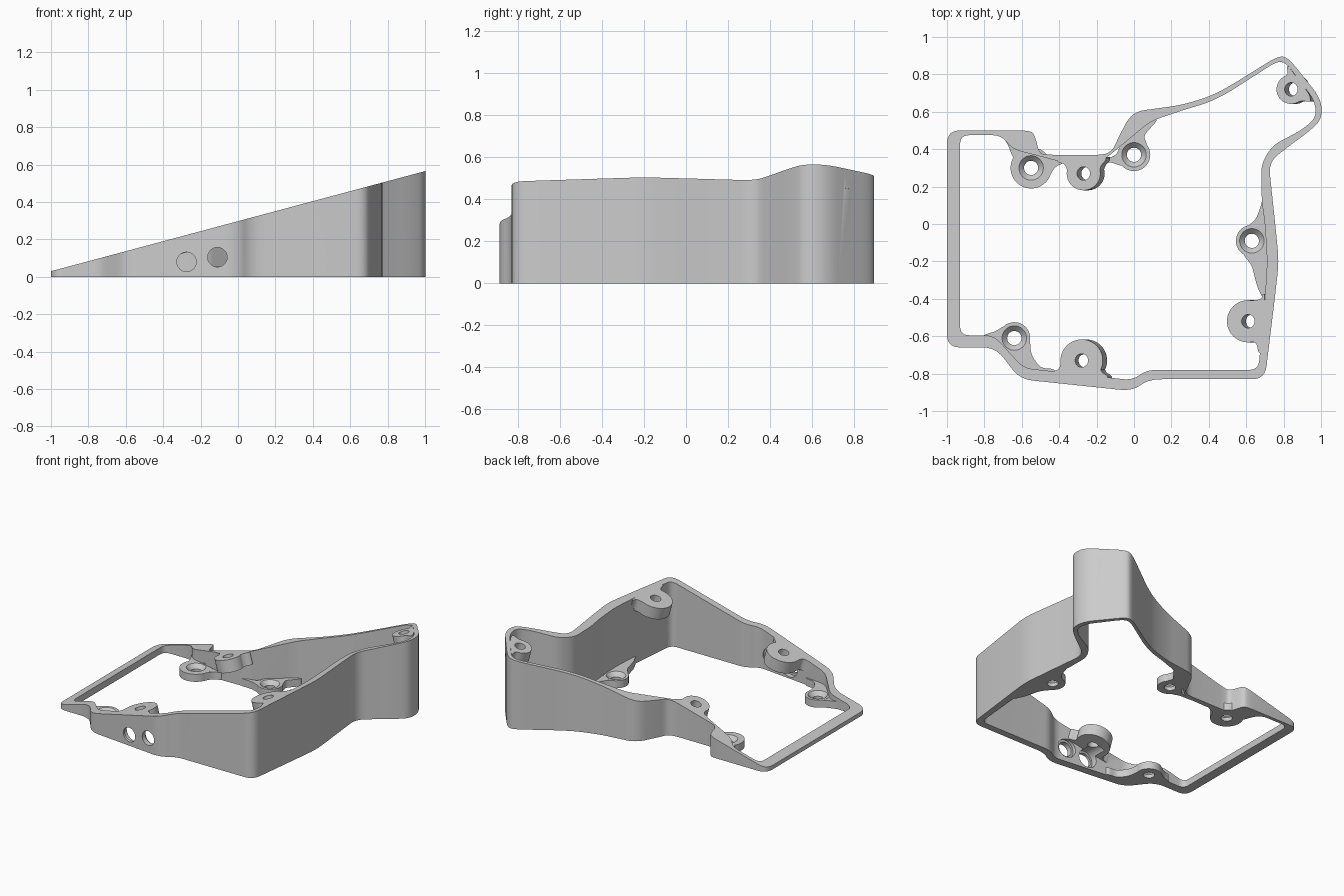
import bpy, bmesh, math
from mathutils import Vector, Matrix

if "Cube" in bpy.data.objects:
    bpy.data.objects.remove(bpy.data.objects["Cube"])

SLOPE, MID = 0.2675, 0.2975                       # sloped top: z = MID + SLOPE * x
NORMAL = Vector((-SLOPE, 0, 1)).normalized()

grey = bpy.data.materials.new("light grey")
grey.diffuse_color = (0.6, 0.6, 0.6, 1)
grey.use_nodes = True
grey.node_tree.nodes["Principled BSDF"].inputs["Base Color"].default_value = grey.diffuse_color


def rounded(points, cut=0.07, steps=6):
    """Round every corner of a closed outline, cutting at most `cut` from each edge."""
    pts, out = [Vector(p) for p in points], []
    for i, p in enumerate(pts):
        a, b = pts[i - 1] - p, pts[(i + 1) % len(pts)] - p
        s = p + a.normalized() * min(cut, a.length * 0.46)
        e = p + b.normalized() * min(cut, b.length * 0.46)
        for k in range(steps + 1):
            t = k / steps
            out.append(s * (1 - t) ** 2 + p * 2 * t * (1 - t) + e * t * t)
    return out


def make_object(name, bm):
    bmesh.ops.recalc_face_normals(bm, faces=bm.faces)
    mesh = bpy.data.meshes.new(name)
    bm.to_mesh(mesh)
    bm.free()
    mesh.materials.append(grey)
    obj = bpy.data.objects.new(name, mesh)
    bpy.context.collection.objects.link(obj)
    return obj


def prism(name, loop, direction):
    """Closed solid between a 3D loop and its copy moved along a direction."""
    bm = bmesh.new()
    a = [bm.verts.new(p) for p in loop]
    b = [bm.verts.new(p + direction) for p in loop]
    n = len(a)
    bm.faces.new(a[::-1])
    bm.faces.new(b)
    for i in range(n):
        j = (i + 1) % n
        bm.faces.new((a[i], a[j], b[j], b[i]))
    return make_object(name, bm)


def upright(name, outline, z0, z1):
    return prism(name, [Vector((p[0], p[1], z0)) for p in outline], Vector((0, 0, z1 - z0)))


def rod(name, start, end, r1, r2=None):
    bm = bmesh.new()
    start, end = Vector(start), Vector(end)
    d = end - start
    mat = Matrix.Translation((start + end) / 2) @ d.to_track_quat('Z', 'Y').to_matrix().to_4x4()
    bmesh.ops.create_cone(bm, cap_ends=True, segments=32, radius1=r1,
                          radius2=r1 if r2 is None else r2, depth=d.length, matrix=mat)
    return make_object(name, bm)


def boolean(target, tool, operation):
    bpy.context.view_layer.objects.active = target
    before = len(target.data.vertices), len(target.data.polygons)
    for solver in ('MANIFOLD', 'EXACT'):
        mod = target.modifiers.new("cut", 'BOOLEAN')
        mod.operation, mod.solver, mod.object = operation, solver, tool
        bpy.ops.object.modifier_apply(modifier=mod.name)
        after = len(target.data.vertices), len(target.data.polygons)
        if after != before and after[0] > 0:
            break
    bpy.data.objects.remove(tool)


def disc(x, y, r, x_max=9):
    return [(min(x + r * math.cos(a * math.tau / 40), x_max), y + r * math.sin(a * math.tau / 40))
            for a in range(40)]


# Wall ring: outer outline minus inner outline
outer = [(-1, -.66), (-.74, -.66), (-.61, -.83), (-.01, -.893), (.08, -.83), (.70, -.83),
         (.75, -.42), (.775, -.2), (.755, 0), (.72, .33), (.82, .41), (.93, .49), (1.005, .56),
         (1.0, .67), (.82, .895), (.765, .895), (.5, .73), (.4, .68), (.25, .635), (-.01, .60),
         (-.08, .47), (-.125, .37), (-.485, .37), (-.51, .39), (-.53, .475), (-.555, .50),
         (-1, .50)]
inner = [(-.93, -.595), (-.75, -.595), (-.59, -.77), (-.01, -.835), (.07, -.78), (.665, -.78),
         (.70, -.40), (.712, -.2), (.70, 0), (.683, .12), (.68, .32), (.74, .42), (.9, .505),
         (.975, .57), (.965, .66), (.815, .86), (.765, .87), (.5, .70), (.4, .65),
         (.25, .605), (.09, .55), (-.17, .335), (-.38, .33), (-.65, .40), (-.71, .475),
         (-.93, .475)]
body = upright("sloped_frame", rounded(outer), -.05, .8)
boolean(body, upright("inside", rounded(inner, .05), -.1, .9), 'DIFFERENCE')

# Low screw tabs: centre, radius and the web that blends each into the wall
LOW = 0.055
low_tabs = [
    (-.64, -.61, .085, [(-.83, -.62), (-.80, -.59), (-.74, -.575), (-.69, -.54), (-.64, -.57),
                        (-.558, -.60), (-.55, -.70), (-.50, -.77), (-.42, -.775), (-.42, -.82),
                        (-.6, -.80), (-.75, -.63)]),
    (-.55, .30, .11, [(-.73, .485), (-.68, .44), (-.65, .36), (-.6, .28), (-.46, .24),
                      (-.42, .31), (-.36, .33), (-.36, .35), (-.53, .36), (-.56, .48)]),
    (0, .37, .087, [(-.21, .35), (-.21, .33), (-.12, .33), (-.07, .31), (.06, .31),
                    (.07, .43), (.05, .47), (.13, .56), (.10, .58), (.01, .57), (-.05, .46),
                    (-.10, .36)]),
    (.63, -.09, .085, [(.70, .20), (.68, .10), (.65, .02), (.58, -.03), (.58, -.16),
                       (.63, -.22), (.66, -.34), (.70, -.42), (.725, -.40), (.73, -.1)]),
]
for x, y, r, web in low_tabs:
    boolean(body, upright("low_web", rounded(web, .03), -.06, LOW - .001), 'UNION')
    boolean(body, upright("low_tab", disc(x, y, r), -.07, LOW), 'UNION')

# High screw tabs: tilted with the sloped top
high_tabs = [
    (-.28, -.73, .113, [(-.46, -.82), (-.46, -.785), (-.40, -.785), (-.385, -.70), (-.18, -.70),
                        (-.18, -.79), (-.14, -.81), (-.14, -.845)]),
    (-.27, .27, .09, [(-.41, .35), (-.41, .33), (-.365, .32), (-.35, .25), (-.19, .25),
                      (-.18, .31), (-.15, .34), (-.15, .36)]),
    (.61, -.52, .113, [(.60, -.63), (.655, -.63), (.665, -.69), (.685, -.69), (.70, -.38),
                       (.69, -.37), (.68, -.405), (.61, -.41)]),
    (.84, .72, .078, [(.765, .72), (.785, .78), (.825, .80), (.815, .84), (.825, .845),
                      (.94, .69), (.945, .65), (.90, .66), (.85, .645)]),
]


def on_slope(x, y):
    return Vector((x, y, MID + SLOPE * x))


for x, y, r, web in high_tabs:
    for outline, extra, thick in ((rounded(web, .03), .06, .089), (disc(x, y, r, .695 if x < .8 else 9), .05, .09)):
        loop = [on_slope(*p) + NORMAL * extra for p in outline]
        boolean(body, prism("high_tab", loop, -NORMAL * (thick + extra)), 'UNION')

# Trim to the flat base and sloped top
wedge = [Vector((x, -1.2, z)) for x, z in
         [(-1.05, 0), (1.1, 0), (1.1, MID + SLOPE * 1.1), (-1.05, MID - SLOPE * 1.05)]]
boolean(body, prism("wedge", wedge, Vector((0, 2.4, 0))), 'INTERSECT')

# Screw holes: countersunk in the low tabs, tilted in the high ones
for x, y, r, web in low_tabs:
    boolean(body, rod("hole", (x, y, -.1), (x, y, .1), .038), 'DIFFERENCE')
    boolean(body, rod("countersink", (x, y, LOW - .03), (x, y, LOW + .01), .037, .075),
            'DIFFERENCE')
for x, y, r, web in high_tabs:
    c = on_slope(x, y)
    boolean(body, rod("hole", c + NORMAL * .05, c - NORMAL * .14, .036), 'DIFFERENCE')

# Two cable holes through the front wall, recessed on the inside
for x, z in ((-.275, .08), (-.11, .105)):
    boolean(body, rod("cable_hole", (x, -1, z), (x, -.7, z), .052), 'DIFFERENCE')
    boolean(body, rod("cable_recess", (x, -.842, z), (x, -.7, z), .068), 'DIFFERENCE')

bpy.ops.object.select_all(action='DESELECT')
body.select_set(True)
bpy.context.view_layer.objects.active = body
bpy.ops.object.shade_smooth_by_angle(angle=math.radians(25))
